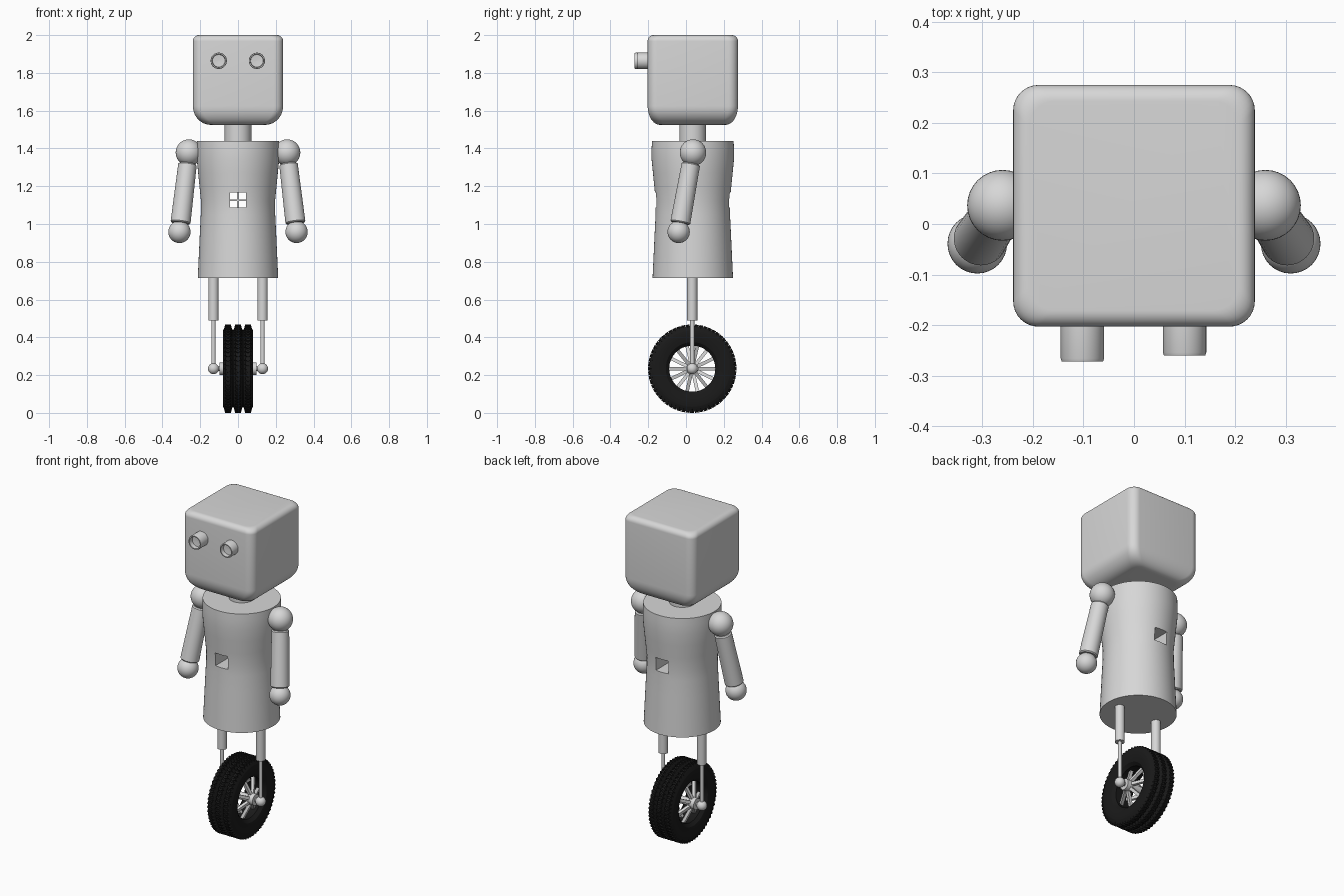
import bpy, bmesh, math
from math import pi, sin, cos, radians
from mathutils import Vector, Matrix

cube = bpy.data.objects.get("Cube")
if cube:
    bpy.data.objects.remove(cube, do_unlink=True)

CY = 0.036                          # depth of the body axis
AXLE = Vector((0, CY - 0.003, 0.234))


def material(name, rgb):
    m = bpy.data.materials.new(name)
    m.use_nodes = True
    m.diffuse_color = (*rgb, 1)
    node = next(n for n in m.node_tree.nodes if n.type == 'BSDF_PRINCIPLED')
    node.inputs["Base Color"].default_value = (*rgb, 1)
    return m


GREY = material("light_grey", (0.68, 0.68, 0.68))
BLACK = material("tyre_black", (0.01, 0.01, 0.01))


def finish(name, bm, mat, matrix=None, angle=35):
    if matrix:
        bm.transform(matrix)
    bmesh.ops.recalc_face_normals(bm, faces=bm.faces)
    me = bpy.data.meshes.new(name)
    bm.to_mesh(me)
    bm.free()
    me.materials.append(mat)
    ob = bpy.data.objects.new(name, me)
    bpy.context.collection.objects.link(ob)
    bpy.ops.object.select_all(action='DESELECT')
    ob.select_set(True)
    bpy.context.view_layer.objects.active = ob
    if angle:
        bpy.ops.object.shade_smooth_by_angle(angle=radians(angle))
    return ob


def along(a, b):
    """Matrix that puts local z on the line from a to b, starting at a."""
    a, b = Vector(a), Vector(b)
    return Matrix.Translation(a) @ (b - a).to_track_quat('Z', 'Y').to_matrix().to_4x4()


def loft(rings, closed=False):
    """Skin equal-length rings of points; cap the ends unless closed."""
    bm = bmesh.new()
    rows = [[bm.verts.new(p) for p in ring] for ring in rings]
    n = len(rows[0])
    for i in range(len(rows) if closed else len(rows) - 1):
        a, b = rows[i], rows[(i + 1) % len(rows)]
        for j in range(n):
            k = (j + 1) % n
            bm.faces.new((a[j], a[k], b[k], b[j]))
    if not closed:
        bm.faces.new(rows[0])
        bm.faces.new(rows[-1])
    return bm


def lathe(profile, segs=48, closed=False):
    """Spin (radius, height) pairs round local z."""
    return loft([[(r * cos(2 * pi * j / segs), r * sin(2 * pi * j / segs), z)
                  for j in range(segs)] for r, z in profile], closed)


def rod(name, a, b, r1, r2, chamfer=0.0, segs=32):
    h = (Vector(b) - Vector(a)).length
    prof = [(r1, 0), (r2, h)]
    if chamfer:
        prof = [(r1 - chamfer, 0), (r1, chamfer), (r2, h - chamfer), (r2 - chamfer, h)]
    return finish(name, lathe(prof, segs), GREY, along(a, b))


def ball(name, centre, r):
    bm = bmesh.new()
    bmesh.ops.create_uvsphere(bm, u_segments=32, v_segments=20, radius=r)
    return finish(name, bm, GREY, Matrix.Translation(centre))


def box(bm, size, matrix):
    return bmesh.ops.create_cube(bm, size=1, matrix=matrix @ Matrix.Diagonal((*size, 1)))


# Head: rounded box, softer underneath than on top
def rounded_rect(hx, hy, r, z, n=8):
    pts = []
    for q, (sx, sy) in enumerate(((1, 1), (-1, 1), (-1, -1), (1, -1))):
        for i in range(n + 1):
            t = (q + i / n) * pi / 2
            pts.append((sx * (hx - r) + r * cos(t), CY + sy * (hy - r) + r * sin(t), z))
    return pts


rings = []
for i in range(13):
    t = i / 12 * pi / 2
    inset = 1 - sin(t)
    rings.append(rounded_rect(0.239 - 0.095 * inset, 0.239 - 0.065 * inset, 0.05, 1.525 + 0.1 * (1 - cos(t))))
for i in range(9):
    t = i / 8 * pi / 2
    inset = 0.032 * (1 - cos(t))
    rings.append(rounded_rect(0.239 - inset, 0.239 - inset, 0.05, 1.968 + 0.032 * sin(t)))
finish("head", loft(rings), GREY, angle=50)

# Eyes: short tubes with a recessed face, one a little longer
for side, x, tip in (("right", -0.102, -0.272), ("left", 0.1, -0.26)):
    length = -0.18 - tip
    prof = [(0.043, 0), (0.043, length - 0.006), (0.041, length), (0.035, length),
            (0.033, length - 0.025), (0.004, length - 0.028)]
    finish(side + "_eye", lathe(prof), GREY, along((x, -0.18, 1.864), (x, tip, 1.864)), 30)

# Neck and torso
rod("neck", (0, CY, 1.42), (0, CY, 1.54), 0.071, 0.071)
torso = finish("torso", lathe([(0.213, 0.714), (0.208, 0.82), (0.202, 0.95), (0.197, 1.05), (0.196, 1.12),
                               (0.203, 1.19), (0.211, 1.27), (0.218, 1.34), (0.218, 1.4),
                               (0.216, 1.44)], 64), GREY, Matrix.Translation((0, CY, 0)))

# Square window right through the torso, with a thin cross inside
bm = bmesh.new()
box(bm, (0.084, 1, 0.08), Matrix.Translation((0, CY, 1.127)))
cutter = finish("window_cutter", bm, GREY, angle=0)
cutter.hide_render = True
mod = torso.modifiers.new("window", 'BOOLEAN')
mod.operation, mod.solver, mod.object = 'DIFFERENCE', 'EXACT', cutter
bpy.ops.object.select_all(action='DESELECT')
torso.select_set(True)
bpy.context.view_layer.objects.active = torso
bpy.ops.object.modifier_apply(modifier=mod.name)
bpy.data.objects.remove(cutter, do_unlink=True)
bm = bmesh.new()
for size in ((0.086, 0.01, 0.008), (0.008, 0.01, 0.082)):
    box(bm, size, Matrix.Translation((0, CY, 1.127)))
finish("window_cross", bm, GREY, angle=0)

# Arms and legs, mirrored
for side, s in (("left", 1), ("right", -1)):
    shoulder = Vector((s * 0.26, CY + 0.001, 1.378))
    hand = Vector((s * 0.31, -0.039, 0.958))
    ball(side + "_shoulder", shoulder, 0.07)
    ball(side + "_hand", hand, 0.059)
    rod(side + "_arm", shoulder.lerp(hand, 0.14), shoulder.lerp(hand, 0.89), 0.049, 0.053, 0.006)
    x, y = s * 0.13, AXLE.y
    rod(side + "_upper_leg", (x, y, 0.49), (x, y, 0.72), 0.027, 0.027)
    rod(side + "_lower_leg", (x, y, AXLE.z), (x, y, 0.5), 0.011, 0.011, segs=16)
    ball(side + "_axle_knob", (x, y, AXLE.z), 0.029)
    rod(side + "_hub_cap", (s * 0.06, y, AXLE.z), (s * 0.097, y, AXLE.z), 0.033, 0.033)

# Axle and hub
rod("axle", AXLE - Vector((0.13, 0, 0)), AXLE + Vector((0.13, 0, 0)), 0.012, 0.012, segs=16)
rod("hub", AXLE - Vector((0.07, 0, 0)), AXLE + Vector((0.07, 0, 0)), 0.022, 0.022)

# Spokes: blades from the hub ends in to the middle of the rim, staggered by side
bm = bmesh.new()
for s in (1, -1):
    for i in range(7):
        turn = Matrix.Rotation(2 * pi * (i + 0.25 * s) / 7, 4, 'X')
        a, b = Vector((s * 0.07, 0, 0.018)), Vector((s * 0.02, 0, 0.135))
        m = turn @ along(a, b) @ Matrix.Translation((0, 0, (b - a).length / 2))
        box(bm, (0.018, 0.018, (b - a).length), m)
finish("spokes", bm, GREY, Matrix.Translation(AXLE), 0)

# Tyre: three tapered ribs with grooves between them
wheel = Matrix.Translation(AXLE) @ Matrix.Rotation(pi / 2, 4, 'Y')
profile = [(0.122, -0.055), (0.14, -0.072), (0.17, -0.079), (0.2, -0.079)]
for c in (-0.053, 0, 0.053):
    profile += [(0.204, c - 0.025), (0.227, c - 0.014), (0.227, c + 0.014), (0.204, c + 0.025)]
profile += [(0.2, 0.079), (0.17, 0.079), (0.14, 0.072), (0.122, 0.055)]
finish("tyre", lathe(profile, 72, closed=True), BLACK, wheel, 30)

# Tread: slanted blocks on each rib, narrower at the top
bm = bmesh.new()
for c in (-0.053, 0, 0.053):
    for h in (-1, 1):
        for i in range(60):
            m = (Matrix.Rotation(2 * pi * i / 60, 4, 'Z') @ Matrix.Translation((0.222, 0, c + h * 0.009))
                 @ Matrix.Rotation(h * 0.5, 4, 'X'))
            for v in box(bm, (0.024, 0.012, 0.022), m)["verts"]:
                if v.co.xy.length > 0.222:
                    v.co.z = c + (v.co.z - c) * 0.7
finish("tread", bm, BLACK, wheel, 0)
